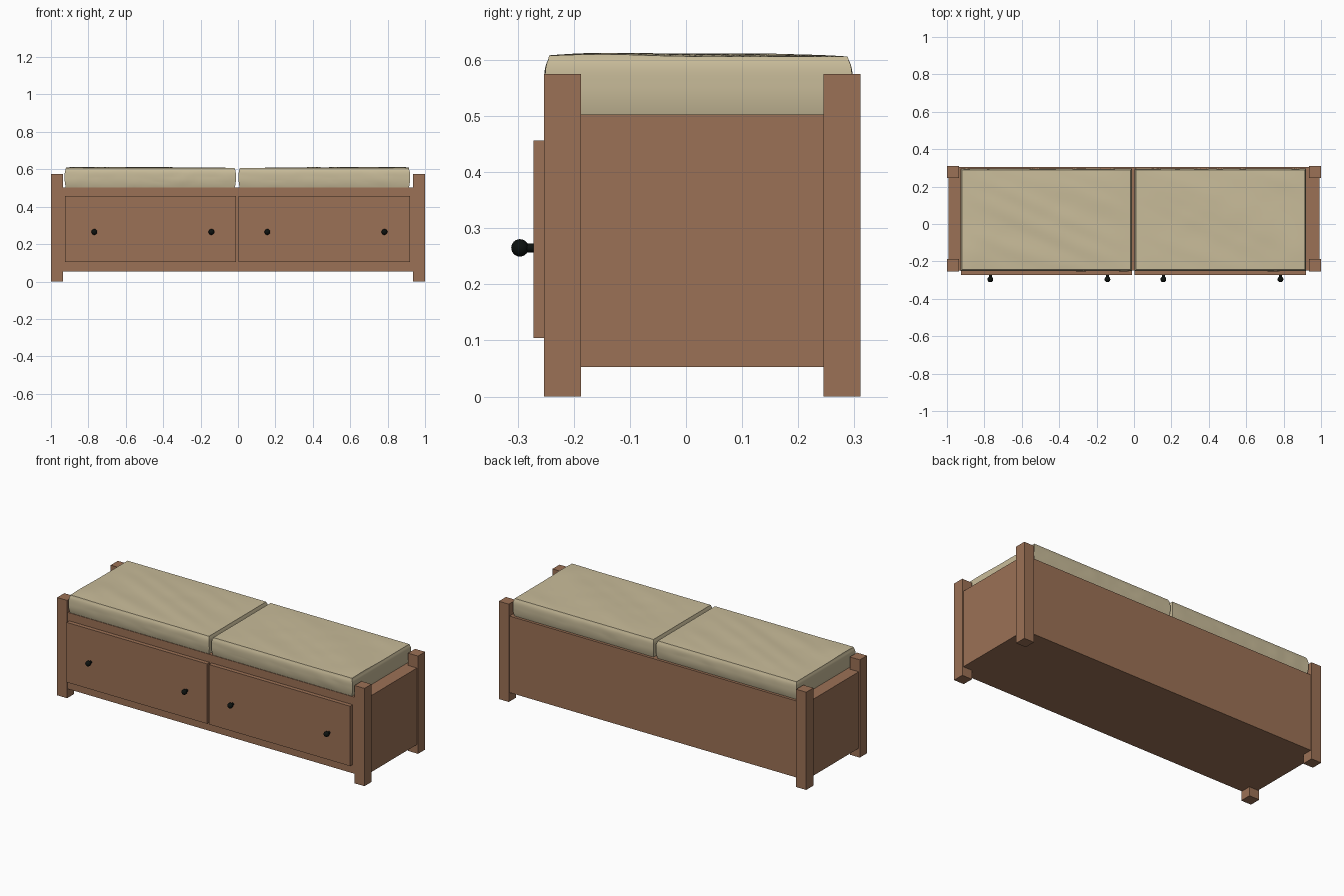
import bpy, bmesh, math
from mathutils import Vector, Matrix, noise

cube = bpy.data.objects.get("Cube")
if cube:
    bpy.data.objects.remove(cube, do_unlink=True)


def material(name, rgb):
    m = bpy.data.materials.new(name)
    m.use_nodes = True
    m.diffuse_color = (*rgb, 1)
    m.node_tree.nodes["Principled BSDF"].inputs["Base Color"].default_value = (*rgb, 1)
    return m


wood = material("warm brown wood", (0.33, 0.165, 0.092))
fabric = material("beige fabric", (0.58, 0.50, 0.32))
black = material("black metal", (0.004, 0.006, 0.005))


def finish(name, bm, mat, smooth_angle=None):
    me = bpy.data.meshes.new(name)
    bmesh.ops.recalc_face_normals(bm, faces=bm.faces)
    bm.to_mesh(me)
    bm.free()
    me.materials.append(mat)
    if smooth_angle:
        me.shade_smooth()
        me.set_sharp_from_angle(angle=math.radians(smooth_angle))
    ob = bpy.data.objects.new(name, me)
    bpy.context.collection.objects.link(ob)
    return ob


def cube_between(lo, hi):
    lo, hi = Vector(lo), Vector(hi)
    bm = bmesh.new()
    bmesh.ops.create_cube(bm, size=1, matrix=Matrix.Translation((lo + hi) / 2)
                          @ Matrix.Diagonal((*(hi - lo), 1)))
    return bm


def box(name, lo, hi):
    return finish(name, cube_between(lo, hi), wood)


# Chest body and four corner posts
box("chest_body", (-0.993, -0.248, 0.053), (0.993, 0.305, 0.503))
for side, x in (("right", -1.0), ("left", 0.935)):
    for end, y in (("front", -0.253), ("back", 0.245)):
        box(f"{end}_{side}_post", (x, y, 0), (x + 0.065, y + 0.066, 0.575))

# Drawer fronts
box("right_drawer", (-0.925, -0.272, 0.104), (-0.011, -0.24, 0.456))
box("left_drawer", (0.002, -0.272, 0.104), (0.92, -0.24, 0.456))

# Drawer knobs: ball on a short stem
for i, x in enumerate((-0.768, -0.142, 0.157, 0.783)):
    bm = bmesh.new()
    bmesh.ops.create_uvsphere(bm, u_segments=20, v_segments=12, radius=0.0155,
                              matrix=Matrix.Translation((x, -0.296, 0.265)))
    bmesh.ops.create_cone(bm, cap_ends=True, segments=16, radius1=0.008, radius2=0.008,
                          depth=0.026, matrix=Matrix.Translation((x, -0.281, 0.265))
                          @ Matrix.Rotation(math.pi / 2, 4, "X"))
    finish(f"knob_{i + 1}", bm, black, 40)


# Seat cushions: finely divided boxes with bulging sides and soft wrinkles
def cushion(name, x0, x1, outer, crease):
    bm = bmesh.new()
    bmesh.ops.create_cube(bm, size=2)
    bmesh.ops.subdivide_edges(bm, edges=bm.edges, cuts=31, use_grid_fill=True)
    centre = Vector(((x0 + x1) / 2, 0.022, 0.553))
    half = Vector(((x1 - x0) / 2, 0.273, 0.05))
    for v in bm.verts:
        u, d, w = v.co
        inset = 0.007 * max(0, w) ** 4 + 0.006 * max(0, -w) ** 2
        p = Vector((u * (half.x - inset), d * (half.y - inset), w * half.z)) + centre
        # Long diagonal folds, fading towards the edges
        fold = noise.noise(Vector((p.x * 2 + p.y * 2, p.y * 11 + p.x * 5, crease)))
        ripple = noise.noise(Vector((p.x * 9, p.y * 9, p.z * 9 + crease)))
        if w > 0.99:
            fade = (1 - d ** 4) * (1 - u ** 4)
            p.z += 0.003 + 0.004 * fade + (0.005 * fold + 0.001 * ripple) * fade
            # Puffed outer front corner
            corner = (p.x - outer * 0.87) ** 2 / 0.008 + (p.y + 0.15) ** 2 / 0.01
            p.z += 0.005 * math.exp(-corner)
        elif abs(d) > 0.99 and abs(w) < 0.99:
            p.y += math.copysign(0.004 * ripple * (1 - w * w), d)
        v.co = p
    finish(name, bm, fabric, 35)


cushion("right_cushion", -0.927, -0.011, -1, 3.1)
cushion("left_cushion", 0.003, 0.92, 1, 7.6)
